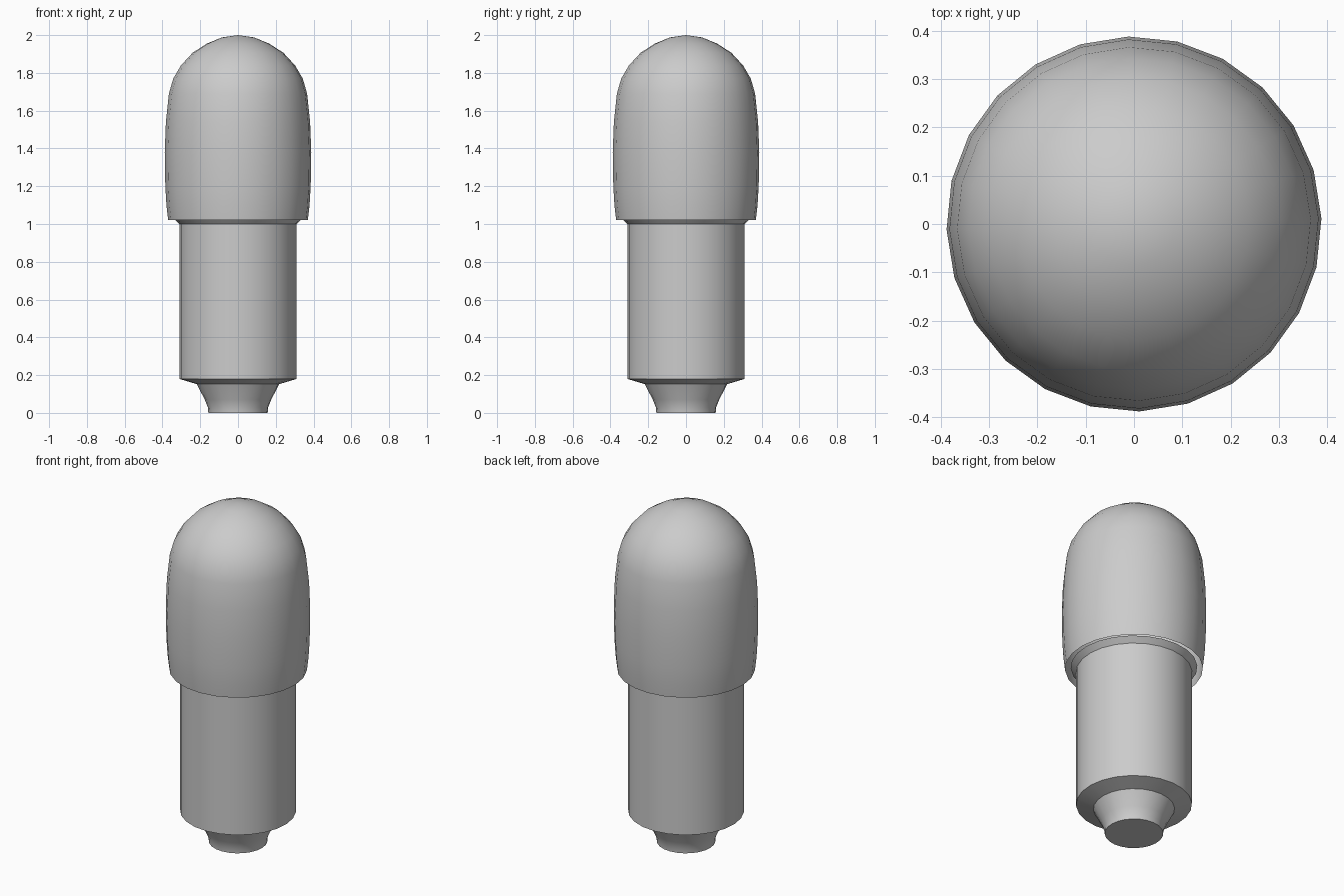
import bpy, bmesh, math
from mathutils import Matrix

if "Cube" in bpy.data.objects:
    bpy.data.objects.remove(bpy.data.objects["Cube"])

SIDES = 24
OFFSET = math.radians(1.7)


def lathe(name, profile, angle):
    """Spin an (r, z) profile around z; zero radii close to a single point."""
    bm = bmesh.new()
    rings = []
    for r, z in profile:
        if r == 0:
            rings.append([bm.verts.new((0, 0, z))] * SIDES)
        else:
            rings.append([bm.verts.new((r * math.cos(OFFSET + math.tau * i / SIDES),
                                        r * math.sin(OFFSET + math.tau * i / SIDES), z))
                          for i in range(SIDES)])
    for a, b in zip(rings, rings[1:]):
        for i in range(SIDES):
            j = (i + 1) % SIDES
            corners = list(dict.fromkeys((a[i], a[j], b[j], b[i])))
            bm.faces.new(corners)
    mesh = bpy.data.meshes.new(name)
    bm.to_mesh(mesh)
    bm.free()
    ob = bpy.data.objects.new(name, mesh)
    bpy.context.collection.objects.link(ob)
    bpy.ops.object.select_all(action='DESELECT')
    ob.select_set(True)
    bpy.context.view_layer.objects.active = ob
    bpy.ops.object.shade_smooth_by_angle(angle=math.radians(angle))
    return ob


# Straight body with a tapered foot and a small flared collar under the cap
lathe("body", [(0, 0), (0.157, 0), (0.16, 0.03), (0.176, 0.07), (0.218, 0.152),
               (0.311, 0.18), (0.311, 1.0), (0.34, 1.03), (0, 1.03)], 30)

# Rounded cap, an open shell overhanging the collar
lathe("cap", [(0.37, 1.02), (0.379, 1.1), (0.385, 1.2), (0.388, 1.38),
              (0.382, 1.54), (0.366, 1.69), (0.343, 1.77), (0.302, 1.84),
              (0.24, 1.907), (0.165, 1.955), (0.085, 1.988), (0, 2.0)], 40)
